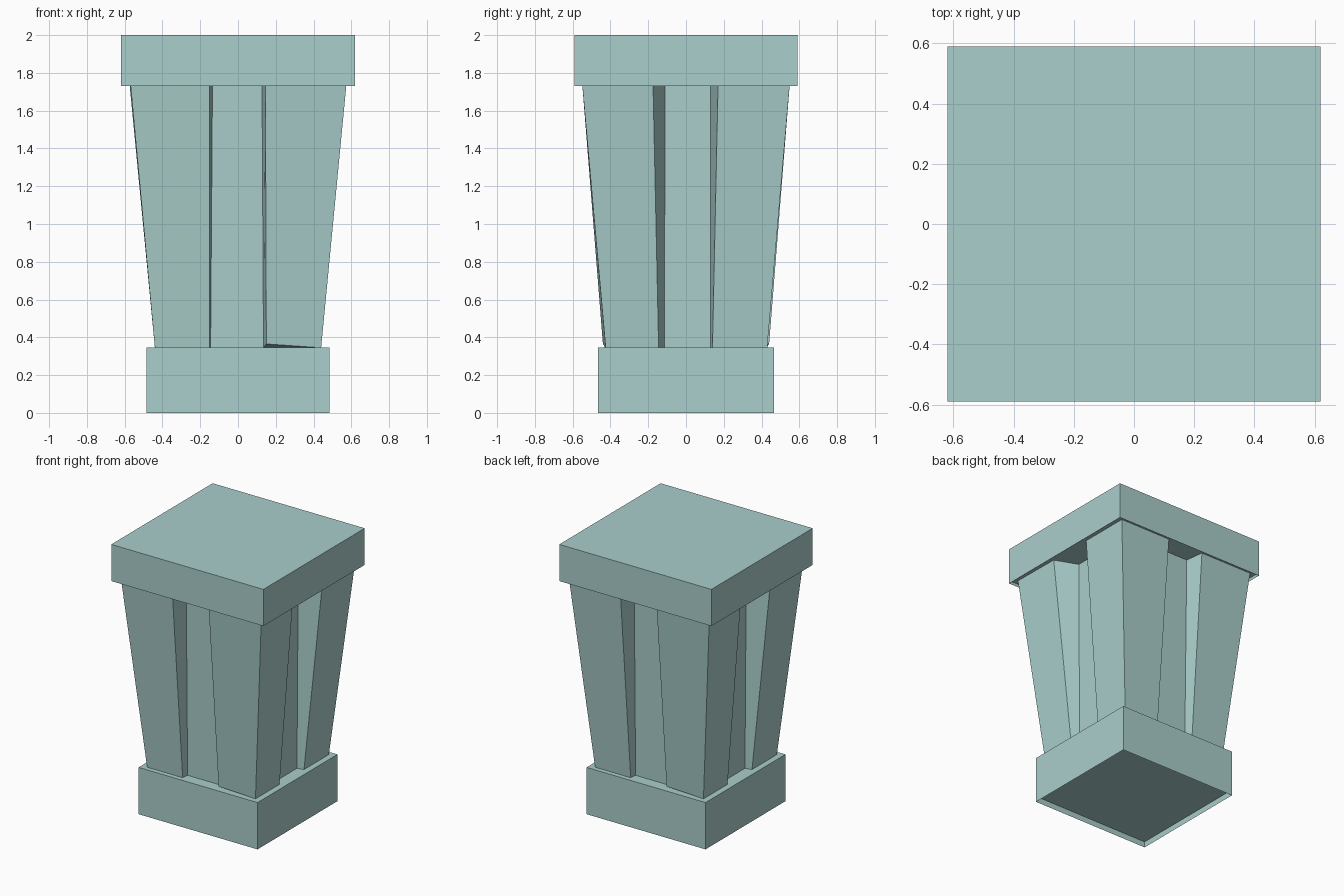
import bpy, bmesh

if "Cube" in bpy.data.objects:
    bpy.data.objects.remove(bpy.data.objects["Cube"])

mat = bpy.data.materials.new("teal")
mat.diffuse_color = (0.40, 0.62, 0.60, 1)
mat.use_nodes = True
mat.node_tree.nodes["Principled BSDF"].inputs["Base Color"].default_value = mat.diffuse_color


def finish(bm, name):
    bmesh.ops.recalc_face_normals(bm, faces=bm.faces)
    mesh = bpy.data.meshes.new(name)
    bm.to_mesh(mesh)
    bm.free()
    mesh.materials.append(mat)
    obj = bpy.data.objects.new(name, mesh)
    bpy.context.collection.objects.link(obj)
    return obj


def slab(name, hx, hy, z0, z1, recess):
    """Box whose underside is a shallow recess behind a thin rim."""
    bm = bmesh.new()
    bmesh.ops.create_cube(bm, size=1)
    for v in bm.verts:
        v.co.x *= 2 * hx
        v.co.y *= 2 * hy
        v.co.z = z1 if v.co.z > 0 else z0
    bm.normal_update()
    under = [f for f in bm.faces if f.normal.z < -0.9]
    bmesh.ops.inset_individual(bm, faces=under, thickness=0.006, depth=-recess)
    return finish(bm, name)


# Base block and top cap
slab("base", 0.485, 0.465, 0.0, 0.345, 0.04)
slab("cap", 0.62, 0.59, 1.73, 2.0, 0.02)

# Flared shaft: half outline (front groove, corner, right groove, corner);
# each entry is bottom x, y, z then top x, y
Z0, Z1 = 0.345, 1.75
half = [
    (-0.15, -0.43, Z0, -0.15, -0.55),
    (-0.145, -0.38, Z0, -0.135, -0.41),
    (0.135, -0.38, Z0, 0.127, -0.41),
    (0.15, -0.44, 0.365, 0.145, -0.55),
    (0.44, -0.425, Z0, 0.575, -0.55),
    (0.44, -0.145, Z0, 0.57, -0.175),
    (0.39, -0.115, Z0, 0.40, -0.11),
    (0.39, 0.13, Z0, 0.40, 0.13),
    (0.44, 0.14, Z0, 0.57, 0.17),
    (0.44, 0.43, Z0, 0.57, 0.55),
]
bm = bmesh.new()
low, high = [], []
for s in (1, -1):  # second half is the first turned by 180 degrees
    for bx, by, bz, tx, ty in half:
        low.append(bm.verts.new((s * bx, s * by, bz)))
        high.append(bm.verts.new((s * tx, s * ty, Z1)))
n = len(low)
for i in range(n):
    j = (i + 1) % n
    bm.faces.new((low[i], low[j], high[j], high[i]))
bm.faces.new(low[::-1])
bm.faces.new(high)
finish(bm, "shaft")
